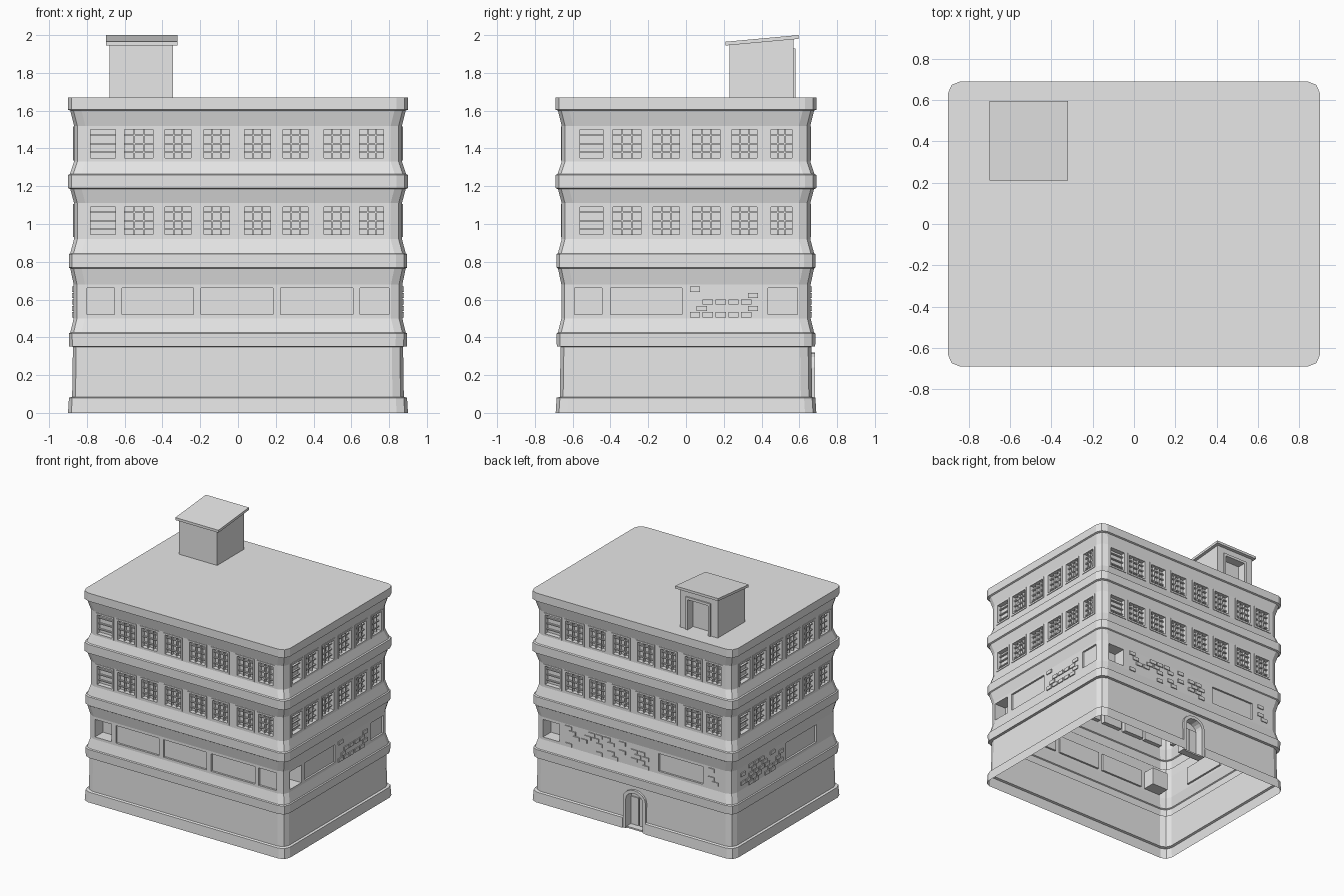
import bpy, bmesh, math, random
from mathutils import Matrix, Vector

random.seed(4)
if "Cube" in bpy.data.objects:
    bpy.data.objects.remove(bpy.data.objects["Cube"], do_unlink=True)

HALF_X, HALF_Y, ROOF_Z = 0.9, 0.69, 1.67

grey = bpy.data.materials.new("pale_grey_plaster")
grey.use_nodes = True
grey.diffuse_color = (0.8, 0.8, 0.8, 1)
grey.node_tree.nodes["Principled BSDF"].inputs["Base Color"].default_value = (0.8, 0.8, 0.8, 1)


def finish(bm, name):
    bmesh.ops.recalc_face_normals(bm, faces=bm.faces[:])
    mesh = bpy.data.meshes.new(name)
    bm.to_mesh(mesh)
    bm.free()
    mesh.materials.append(grey)
    obj = bpy.data.objects.new(name, mesh)
    bpy.context.collection.objects.link(obj)
    return obj


def place(side, u, inset, z):
    """Side 0 front, 1 +x, 2 back, 3 -x; u runs left to right as seen from outside."""
    half = HALF_X if side % 2 else HALF_Y
    return Matrix.Rotation(side * math.pi / 2, 3, 'Z') @ Vector((u, inset - half, z))


def prism(bm, side, outline, in0, in1):
    """Extrude a (u, z) outline between two depths into a wall."""
    a = [bm.verts.new(place(side, u, in0, z)) for u, z in outline]
    b = [bm.verts.new(place(side, u, in1, z)) for u, z in outline]
    bm.faces.new(a)
    bm.faces.new(b[::-1])
    for i in range(len(a)):
        j = (i + 1) % len(a)
        bm.faces.new((a[i], b[i], b[j], a[j]))


def box(bm, side, u0, u1, z0, z1, in0, in1):
    prism(bm, side, [(u0, z0), (u1, z0), (u1, z1), (u0, z1)], in0, in1)


def cut(obj, cutter):
    mod = obj.modifiers.new("openings", 'BOOLEAN')
    mod.operation, mod.solver, mod.object = 'DIFFERENCE', 'EXACT', cutter
    bpy.context.view_layer.update()
    bpy.context.view_layer.objects.active = obj
    bpy.ops.object.modifier_apply(modifier=mod.name)
    bpy.data.objects.remove(cutter, do_unlink=True)


def arch(center, half, spring, top, z0, steps=8):
    pts = [(center - half, z0), (center + half, z0)]
    for i in range(steps + 1):
        t = math.pi * i / steps
        pts.append((center + half * math.cos(t), spring + (top - spring) * math.sin(t)))
    return pts


# Wall skin: rounded rectangle rings following a moulded profile (inset, z)
PROFILE = [(0, 0), (.005, .08), (.022, .085), (.026, .35), (.006, .352), (.004, .42),
           (.012, .425), (.03, .5), (.03, .68), (.012, .765), (.004, .77), (.004, .84),
           (.012, .845), (.032, .92), (.032, 1.11), (.012, 1.185), (0, 1.19), (0, 1.26),
           (.01, 1.265), (.032, 1.33), (.032, 1.52), (.012, 1.6), (0, 1.605), (0, ROOF_Z)]
RADIUS = 0.06


def ring(bm, inset, z):
    verts = []
    for q, (sx, sy) in enumerate([(1, 1), (-1, 1), (-1, -1), (1, -1)]):
        cx, cy = sx * (HALF_X - inset - RADIUS), sy * (HALF_Y - inset - RADIUS)
        for s in range(3):
            a = (q + s / 2) * math.pi / 2
            verts.append(bm.verts.new((cx + RADIUS * math.cos(a), cy + RADIUS * math.sin(a), z)))
    return verts


bm = bmesh.new()
rings = [ring(bm, i, z) for i, z in PROFILE]
for low, high in zip(rings, rings[1:]):
    for i in range(len(low)):
        j = (i + 1) % len(low)
        bm.faces.new((low[i], low[j], high[j], high[i]))
bm.faces.new(rings[0][::-1])
bm.faces.new(rings[-1])
walls = finish(bm, "walls")

# Window spans along the long and short walls
LONG = [(-.795, -.635), (-.615, -.435), (-.4, -.235), (-.195, -.03),
        (.02, .185), (.225, .385), (.44, .605), (.63, .785)]
SHORT = [(-.575, -.425), (-.4, -.225), (-.19, -.02), (.02, .195), (.23, .39), (.435, .575)]
FLOORS = [(.93, 1.105), (1.335, 1.515)]

cutters = bmesh.new()
frames = bmesh.new()
for side in range(4):
    for n, (u0, u1) in enumerate(SHORT if side % 2 else LONG):
        for z0, z1 in FLOORS:
            box(cutters, side, u0, u1, z0, z1, -.05, .065)
            w = .014
            # Surround
            box(frames, side, u0, u0 + w, z0, z1, .027, .064)
            box(frames, side, u1 - w, u1, z0, z1, .027, .064)
            box(frames, side, u0 + w, u1 - w, z1 - w, z1, .027, .064)
            box(frames, side, u0 + w, u1 - w, z0, z0 + w, .027, .064)
            # Glazing bars; the first window of each row has only cross bars
            for i in (1, 2, 3):
                z = z0 + (z1 - z0) * i / 4
                box(frames, side, u0 + w, u1 - w, z - .004, z + .004, .046, .06)
            for i in ((1, 2) if n else ()):
                u = u0 + w + (u1 - u0 - 2 * w) * i / 3
                box(frames, side, u - .004, u + .004, z0 + w, z1 - w, .042, .062)
finish(frames, "window_frames")

# Blind panels and deep corner openings on the middle storey
PANELS = {0: [(-.615, -.235), (-.195, .185), (.225, .61), (.645, .8)],
          1: [(-.4, -.02), (.435, .59)], 2: [(.22, .61)], 3: [(.02, .4)]}
HOLES = {0: (-.8, -.655), 1: (-.59, -.445), 2: (-.8, -.655)}
for side, spans in PANELS.items():
    for u0, u1 in spans:
        box(cutters, side, u0, u1, .52, .66, -.05, .045)
for side, (u0, u1) in HOLES.items():
    box(cutters, side, u0, u1, .52, .66, -.05, .13)

# Arched entrance in the back wall
DOOR_U = .02
prism(cutters, 2, arch(DOOR_U, .1, .24, .32, -.05), -.05, .08)
cut(walls, finish(cutters, "opening_cutter"))

# The building is open underneath
bm = bmesh.new()
bm.from_mesh(walls.data)
bottom = [f for f in bm.faces if f.normal.z < -.9 and f.calc_center_median().z < .001]
bmesh.ops.delete(bm, geom=bottom, context='FACES')
bm.to_mesh(walls.data)
bm.free()

# Entrance surround and door leaf
bm = bmesh.new()
outer, inner = arch(DOOR_U, .1, .24, .32, 0), arch(DOOR_U, .075, .235, .295, 0)
for i in range(1, len(outer)):
    j = (i + 1) % len(outer)
    prism(bm, 2, [outer[i], outer[j], inner[j], inner[i]], .008, .079)
finish(bm, "entrance_surround")
bm = bmesh.new()
box(bm, 2, DOOR_U - .07, DOOR_U - .003, .015, .235, .068, .078)
box(bm, 2, DOOR_U + .003, DOOR_U + .07, .015, .235, .068, .078)
box(bm, 2, DOOR_U - .075, DOOR_U + .075, 0, .012, .02, .078)
finish(bm, "entrance_doors")

# Scattered raised bricks
bm = bmesh.new()
for side, start, end in [(1, .02, .4), (2, -.6, .17), (2, .66, .8), (3, -.59, -.02)]:
    for row in range(5):
        z = .505 + row * .034
        u = start + (row % 2) * .035
        while u + .055 < end:
            if random.random() < .42:
                box(bm, side, u, u + .055, z, z + .028, .022, .034)
            u += .068
finish(bm, "exposed_bricks")

# Rooftop stair hut with a sloping top
X0, X1, Y0, Y1 = -.68, -.345, .23, .57


def slanted(bm, x0, x1, y0, y1, bottoms, tops):
    vs = [bm.verts.new((x, y, z)) for zs in (bottoms, tops)
          for x, y, z in ((x0, y0, zs[0]), (x1, y0, zs[0]), (x1, y1, zs[1]), (x0, y1, zs[1]))]
    for f in ((3, 2, 1, 0), (4, 5, 6, 7), (0, 1, 5, 4), (1, 2, 6, 5), (2, 3, 7, 6), (3, 0, 4, 7)):
        bm.faces.new([vs[i] for i in f])


bm = bmesh.new()
slanted(bm, X0, X1, Y0, Y1, (ROOF_Z, ROOF_Z), (1.947, 1.98))
hut = finish(bm, "stair_hut")
bm = bmesh.new()
back = HALF_Y - Y1
box(bm, 2, .42, .6, ROOF_Z - .05, 1.91, back - .05, back + .06)
cut(hut, finish(bm, "hut_door_cutter"))

bm = bmesh.new()
slanted(bm, -.7, -.32, .21, .595, (1.945, 1.98), (1.965, 2.0))
finish(bm, "hut_roof")

# Hut door trim
bm = bmesh.new()
box(bm, 2, .4, .42, ROOF_Z, 1.93, back - .01, back + .02)
box(bm, 2, .6, .62, ROOF_Z, 1.93, back - .01, back + .02)
box(bm, 2, .42, .6, 1.91, 1.93, back - .01, back + .02)
finish(bm, "hut_door_trim")
